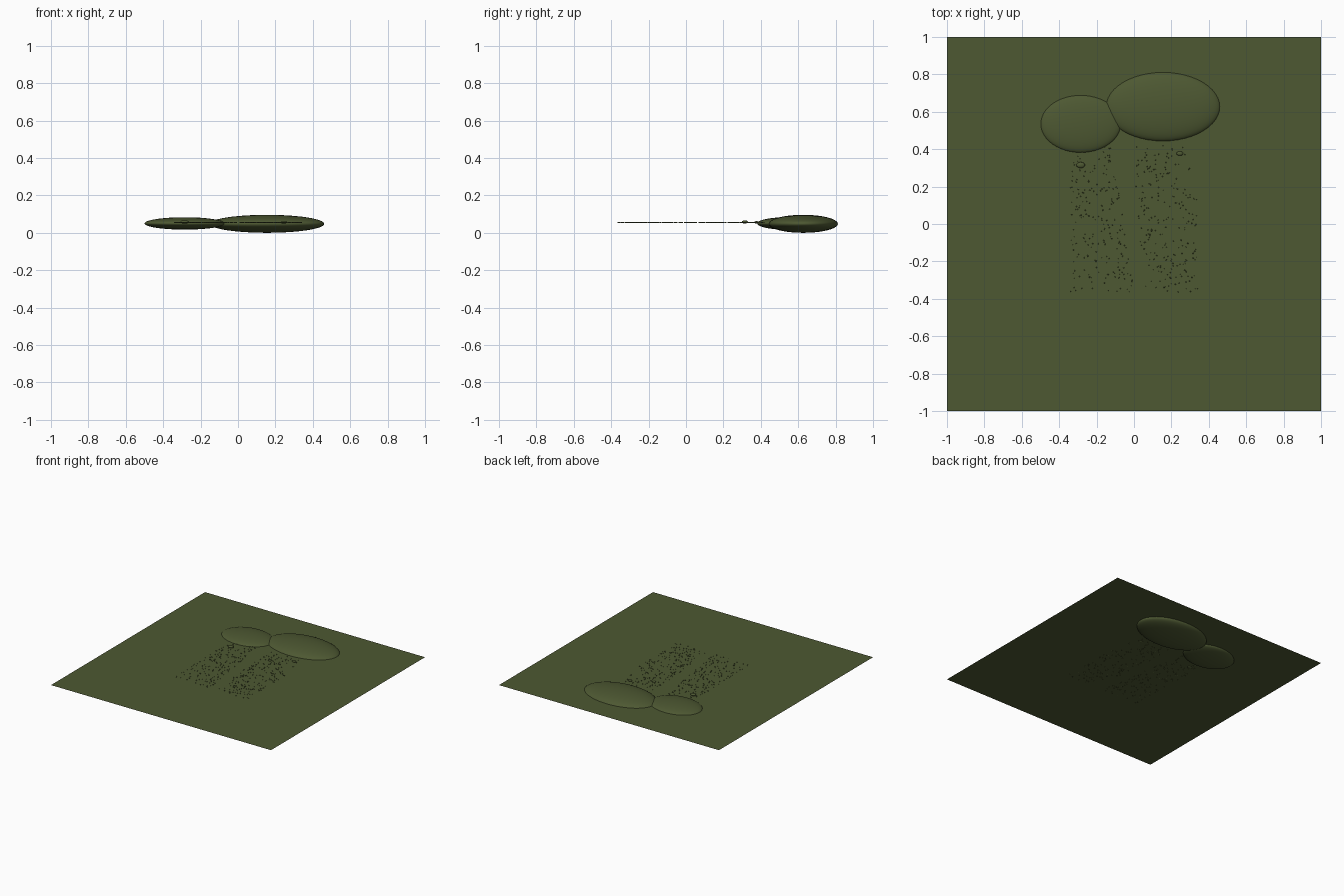
import bpy, bmesh, random
from mathutils import Matrix, Vector

if "Cube" in bpy.data.objects:
    bpy.data.objects.remove(bpy.data.objects["Cube"])

random.seed(4)
GROUND_Z = 0.054

olive = bpy.data.materials.new("olive green")
olive.diffuse_color = (0.075, 0.098, 0.032, 1)
olive.use_nodes = True
olive.node_tree.nodes["Principled BSDF"].inputs["Base Color"].default_value = olive.diffuse_color


def finish(name, bm, smooth=False):
    me = bpy.data.meshes.new(name)
    for f in bm.faces:
        f.smooth = smooth
    bm.to_mesh(me)
    bm.free()
    me.materials.append(olive)
    ob = bpy.data.objects.new(name, me)
    bpy.context.collection.objects.link(ob)
    return ob


def ellipsoid(name, centre, radii, seg=48, rings=24):
    bm = bmesh.new()
    m = Matrix.Translation(centre) @ Matrix.Diagonal(Vector((*radii, 1)))
    bmesh.ops.create_uvsphere(bm, u_segments=seg, v_segments=rings, radius=1, matrix=m)
    return finish(name, bm, True)


# flat square field
bm = bmesh.new()
bmesh.ops.create_grid(bm, x_segments=1, y_segments=1, size=1,
                      matrix=Matrix.Translation((0, 0, GROUND_Z)))
finish("field", bm)

# two low mounds and two small pebbles
ellipsoid("large_mound", (0.155, 0.627, 0.048), (0.306, 0.185, 0.048))
ellipsoid("small_mound", (-0.285, 0.535, 0.050), (0.215, 0.154, 0.033))
ellipsoid("left_pebble", (-0.285, 0.315, 0.058), (0.023, 0.016, 0.009), 16, 8)
ellipsoid("right_pebble", (0.245, 0.377, 0.056), (0.018, 0.012, 0.007), 16, 8)


# two bands of tiny scattered grit; side limits run from back to front
def grit(name, count, back, front):
    bm = bmesh.new()
    for _ in range(count):
        t = random.random()
        lo = back[0] + (front[0] - back[0]) * t
        hi = back[1] + (front[1] - back[1]) * t
        r = random.uniform(0.002, 0.005)
        m = (Matrix.Translation((random.uniform(lo, hi), 0.42 - 0.785 * t, GROUND_Z + 0.001))
             @ Matrix.Rotation(random.uniform(0, 6.28), 4, 'Z')
             @ Matrix.Diagonal(Vector((r, r * 0.7, 0.0035, 1))))
        bmesh.ops.create_icosphere(bm, subdivisions=1, radius=1, matrix=m)
    finish(name, bm)


grit("left_grit", 230, (-0.34, -0.12), (-0.34, 0.0))
grit("right_grit", 230, (-0.02, 0.33), (0.06, 0.34))
